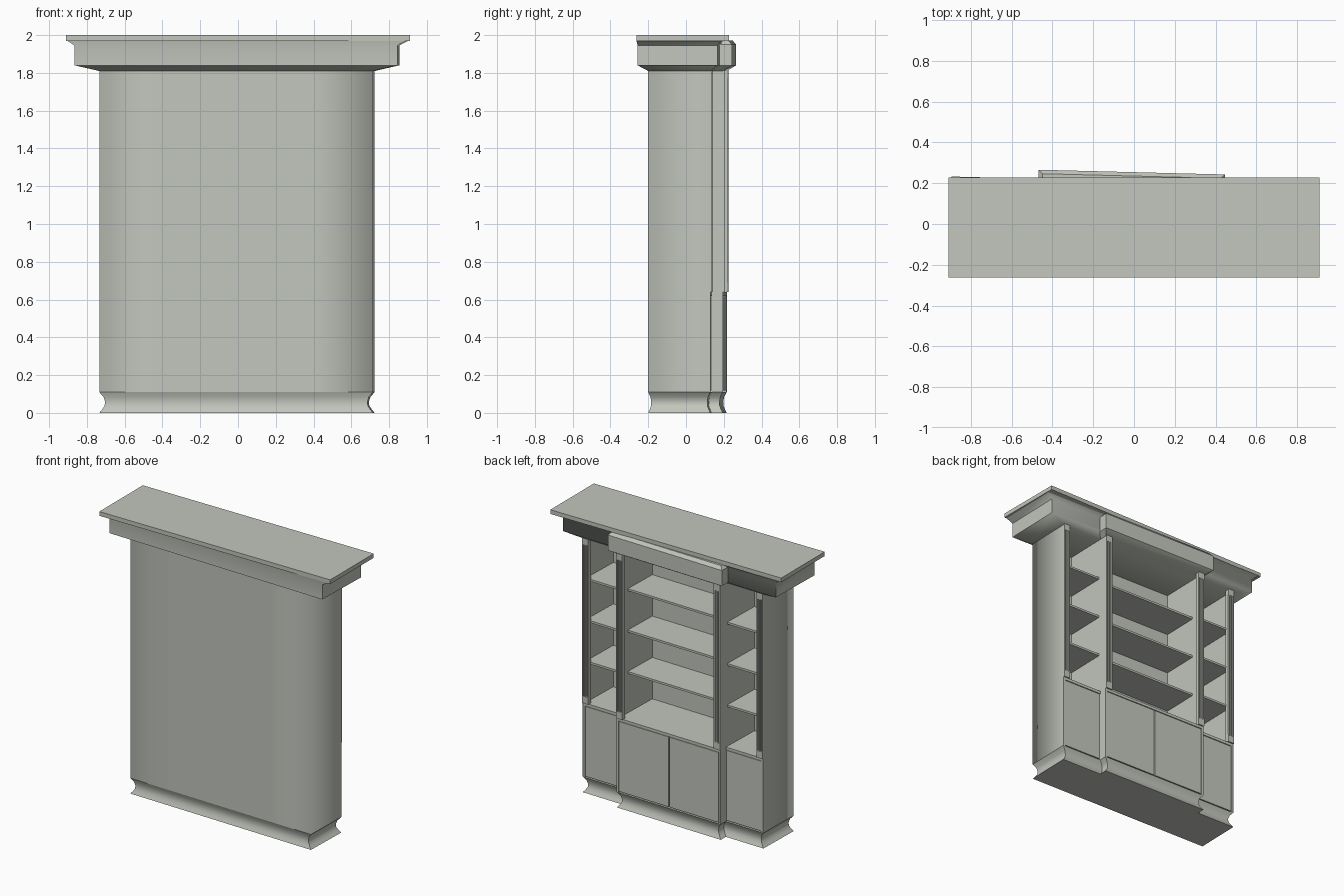
import bpy
import bmesh
from math import radians

cube = bpy.data.objects.get("Cube")
if cube:
    bpy.data.objects.remove(cube, do_unlink=True)

paint = bpy.data.materials.new("grey_green_paint")
paint.use_nodes = True
colour = (0.54, 0.57, 0.51, 1)
paint.diffuse_color = colour
paint.node_tree.nodes["Principled BSDF"].inputs["Base Color"].default_value = colour

# Main extents: carcass, centre bay, rear wall and the two fronts
L, R = -0.73, 0.72
CL, CR = -0.43, 0.405
BACK, SIDE_Y, MID_Y = -0.182, 0.148, 0.205
BASE, COUNTER, TOP = 0.11, 0.64, 1.82
# The cabinet stands slightly turned under its square top slab
TURN = radians(-1.45)


def finish(name, bm, angle=None, recalc=True, turn=TURN):
    if recalc:
        bmesh.ops.recalc_face_normals(bm, faces=bm.faces)
    mesh = bpy.data.meshes.new(name)
    bm.to_mesh(mesh)
    bm.free()
    mesh.materials.append(paint)
    ob = bpy.data.objects.new(name, mesh)
    ob.rotation_euler.z = turn
    bpy.context.collection.objects.link(ob)
    if angle:
        bpy.ops.object.select_all(action='DESELECT')
        ob.select_set(True)
        bpy.context.view_layer.objects.active = ob
        bpy.ops.object.shade_smooth_by_angle(angle=radians(angle))


def loft(name, rings, angle=None, turn=TURN):
    """Stack rectangles (x0, x1, y0, y1, z) into one closed solid."""
    bm = bmesh.new()
    loops = [[bm.verts.new(p) for p in ((a, c, z), (b, c, z), (b, d, z), (a, d, z))]
             for a, b, c, d, z in rings]
    for low, high in zip(loops, loops[1:]):
        for i in range(4):
            j = (i + 1) % 4
            bm.faces.new((low[i], low[j], high[j], high[i]))
    bm.faces.new(loops[0][::-1])
    bm.faces.new(loops[-1])
    finish(name, bm, angle, turn=turn)


def box(name, x0, x1, y0, y1, z0, z1, turn=TURN):
    loft(name, [(x0, x1, y0, y1, z0), (x0, x1, y0, y1, z1)], turn=turn)


# Outer shell: softly shaded sheet around the rear and both ends
bm = bmesh.new()
path = [(L, SIDE_Y), (L, BACK), (-0.4, BACK), (0.4, BACK), (R, BACK), (R, SIDE_Y)]
low = [bm.verts.new((x, y, BASE)) for x, y in path]
high = [bm.verts.new((x, y, TOP)) for x, y in path]
for i in range(len(path) - 1):
    bm.faces.new((low[i], low[i + 1], high[i + 1], high[i]))
finish("outer_shell", bm, 120, recalc=False)

# Inner panels
box("rear_panel", L + 0.002, R - 0.002, BACK + 0.003, BACK + 0.02, BASE, TOP)
for side, x in (("right", L + 0.002), ("left", R - 0.017)):
    box(side + "_end_panel", x, x + 0.015, BACK + 0.01, SIDE_Y, BASE, TOP)
for side, x in (("right", CL), ("left", CR - 0.015)):
    box(side + "_partition", x, x + 0.015, BACK + 0.01, MID_Y, BASE, TOP)

# Bays: cupboard, counter, three shelves and doors each
bays = [("right", L + 0.015, CL, SIDE_Y, 0.015, 1),
        ("centre", CL + 0.015, CR - 0.015, MID_Y, 0.1, 2),
        ("left", CR, R - 0.015, SIDE_Y, 0.015, 1)]
for name, x0, x1, y, setback, count in bays:
    box(name + "_cupboard", x0, x1, BACK + 0.02, y - 0.025, BASE, COUNTER - 0.02)
    box(name + "_counter", x0, x1, BACK + 0.02, y, COUNTER - 0.02, COUNTER)
    for i in range(3):
        z = COUNTER + 0.295 * (i + 1)
        box(f"{name}_shelf_{i + 1}", x0, x1, BACK + 0.02, y - setback, z - 0.015, z)
    width = (x1 - x0) / count
    for i in range(count):
        a = x0 + i * width
        box(f"{name}_door_{i + 1}", a + 0.004, a + width - 0.004,
            y - 0.02, y - 0.002, BASE + 0.008, COUNTER - 0.024)


# Fluted posts with square blocks at head and foot
def post(name, x0, y):
    x1 = x0 + 0.05
    box(name, x0, x1, y - 0.02, y, COUNTER, TOP)
    w = (x1 - x0) / 5
    for i in (0, 2, 4):
        box(f"{name}_ridge_{i // 2 + 1}", x0 + i * w, x0 + (i + 1) * w,
            y - 0.002, y + 0.008, COUNTER, TOP)
    for part, z in (("foot", COUNTER), ("head", TOP - 0.05)):
        box(f"{name}_{part}", x0, x1, y - 0.002, y + 0.009, z, z + 0.05)


post("right_outer_post", L, SIDE_Y)
post("left_outer_post", R - 0.05, SIDE_Y)
post("right_inner_post", CL, MID_Y)
post("left_inner_post", CR - 0.05, MID_Y)

# Hollow-moulded plinth, stepped forward at the centre
cove = [(0, 0), (0.015, 0.018), (0.028, 0.038), (0.03, 0.06), (0.022, 0.085), (0, BASE)]
for name, a, b, front in (("plinth", L, R, SIDE_Y), ("centre_plinth", CL, CR, MID_Y)):
    loft(name, [(a + d, b - d, BACK + d * 0.5, front - d * 0.6, z) for d, z in cove], 50)

# Cornice with flared underside, frieze and overhanging top slab
loft("cornice", [(L, R, BACK, SIDE_Y, 1.81),
                 (-0.86, 0.85, -0.235, 0.188, 1.84),
                 (-0.86, 0.85, -0.235, 0.188, 1.945),
                 (-0.90, 0.90, -0.24, 0.21, 1.972)], 60)
box("top_slab", -0.91, 0.91, -0.262, 0.228, 1.97, 2.0, turn=0)
loft("centre_cornice", [(CL, CR, 0, MID_Y, 1.81),
                        (-0.475, 0.44, 0, 0.254, 1.84),
                        (-0.475, 0.44, 0, 0.254, 1.95),
                        (-0.455, 0.42, 0, 0.235, 1.972)], 35)
